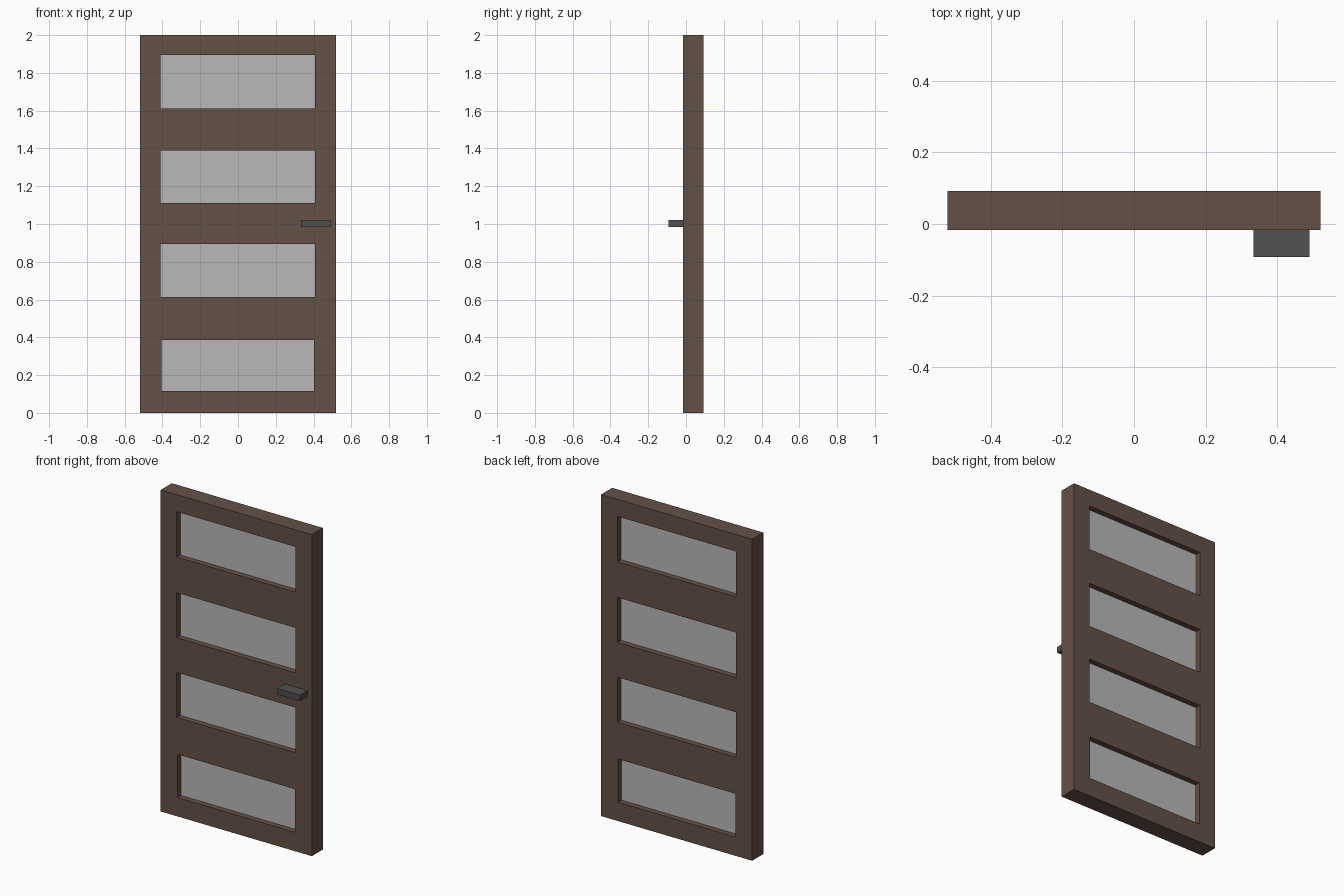
import bpy
import bmesh

if "Cube" in bpy.data.objects:
    bpy.data.objects.remove(bpy.data.objects["Cube"], do_unlink=True)


def material(name, rgb):
    mat = bpy.data.materials.new(name)
    mat.use_nodes = True
    colour = (*rgb, 1.0)
    mat.diffuse_color = colour
    mat.node_tree.nodes["Principled BSDF"].inputs["Base Color"].default_value = colour
    return mat


def add_object(name, bm, mat):
    bmesh.ops.recalc_face_normals(bm, faces=bm.faces)
    mesh = bpy.data.meshes.new(name)
    bm.to_mesh(mesh)
    bm.free()
    mesh.materials.append(mat)
    obj = bpy.data.objects.new(name, mesh)
    bpy.context.collection.objects.link(obj)
    return obj


def box(name, low, high, mat):
    bm = bmesh.new()
    bmesh.ops.create_cube(bm, size=1)
    for v in bm.verts:
        v.co = [lo if c < 0 else hi for c, lo, hi in zip(v.co, low, high)]
    return add_object(name, bm, mat)


wood = material("brown wood", (0.127, 0.082, 0.064))
glass = material("frosted glass", (0.48, 0.48, 0.48))
metal = material("dark metal", (0.082, 0.082, 0.082))

HALF_WIDTH, FRONT, BACK = 0.52, -0.017, 0.092
# Each window: left, right, bottom, top
windows = [(-0.405, 0.403, 0.117, 0.386),
           (-0.41, 0.407, 0.614, 0.894),
           (-0.41, 0.407, 1.11, 1.39),
           (-0.41, 0.407, 1.612, 1.894)]

# Door leaf: a front sheet with four openings, extruded to full thickness
rows = [(windows[0][0], windows[0][1], 0.0)]
for left, right, bottom, top in windows:
    rows += [(left, right, bottom), (left, right, top)]
rows.append((windows[-1][0], windows[-1][1], 2.0))

bm = bmesh.new()
grid = [[bm.verts.new((x, FRONT, z)) for x in (-HALF_WIDTH, left, right, HALF_WIDTH)]
        for left, right, z in rows]
for r in range(len(grid) - 1):
    for c in range(3):
        if c == 1 and r % 2 == 1:
            continue
        bm.faces.new((grid[r][c], grid[r][c + 1], grid[r + 1][c + 1], grid[r + 1][c]))
extruded = bmesh.ops.extrude_face_region(bm, geom=bm.faces[:], use_keep_orig=True)
for item in extruded["geom"]:
    if isinstance(item, bmesh.types.BMVert):
        item.co.y = BACK
add_object("door_leaf", bm, wood)

# Recessed panes
for i, (left, right, bottom, top) in enumerate(windows, 1):
    box(f"window_pane_{i}", (left, 0.018, bottom), (right, 0.057, top), glass)

# Handle on the front
box("handle", (0.334, -0.092, 0.985), (0.49, FRONT, 1.022), metal)
